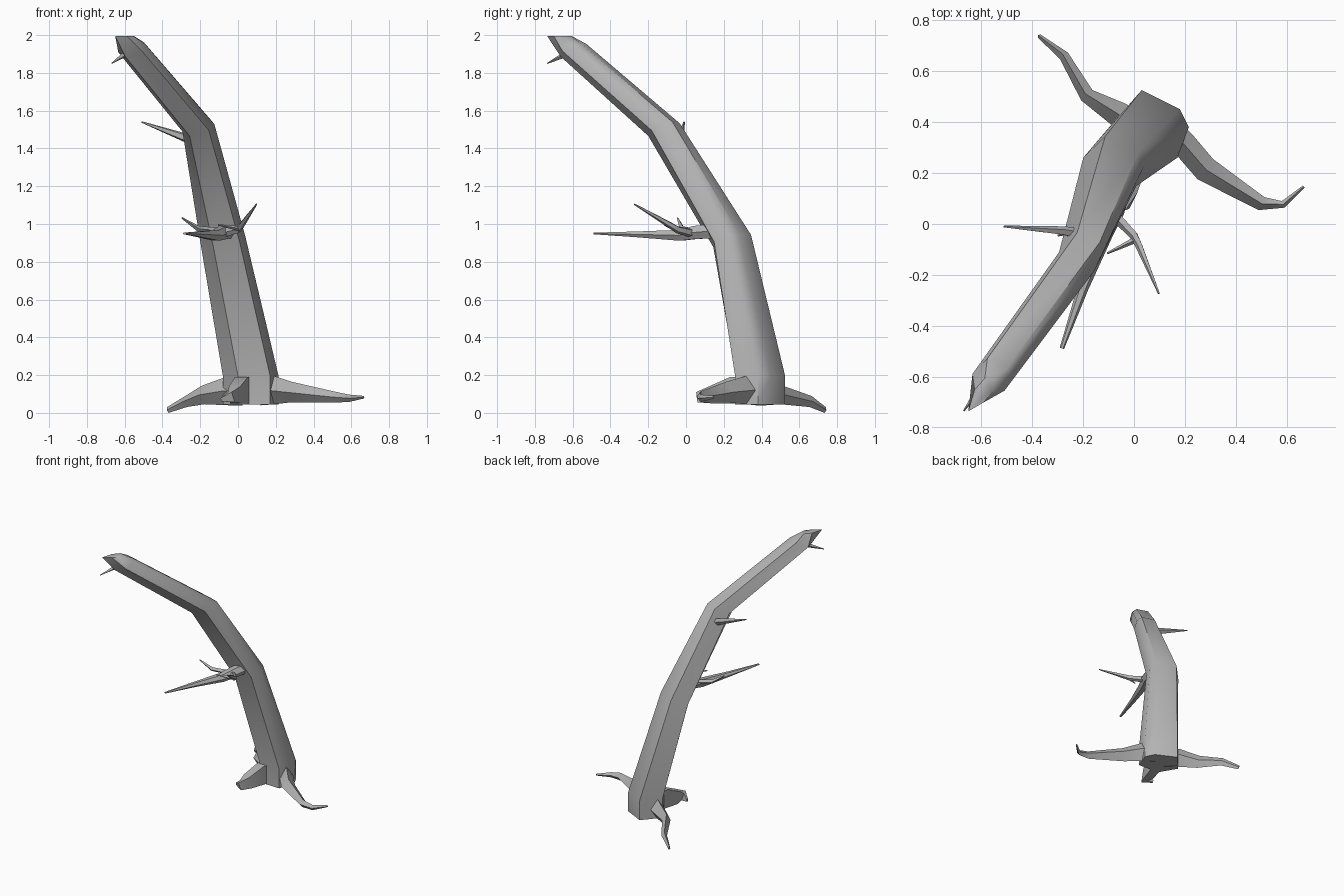
import bpy, bmesh
from math import sin, cos, radians, tau
from mathutils import Vector as V

if "Cube" in bpy.data.objects:
    bpy.data.objects.remove(bpy.data.objects["Cube"])

# Dull grey wood
wood = bpy.data.materials.new("grey_wood")
wood.diffuse_color = (0.45, 0.45, 0.45, 1)
wood.use_nodes = True
wood.node_tree.nodes["Principled BSDF"].inputs["Base Color"].default_value = wood.diffuse_color


def skin(name, rings):
    """Join matching rings of points into a closed, tapering solid."""
    bm = bmesh.new()
    loops = [[bm.verts.new(p) for p in r] for r in rings]
    n = len(loops[0])
    for a, b in zip(loops, loops[1:]):
        for i in range(n):
            j = (i + 1) % n
            bm.faces.new((a[i], a[j], b[j], b[i]))
    bm.faces.new(loops[0][::-1])
    bm.faces.new(loops[-1])
    bmesh.ops.recalc_face_normals(bm, faces=bm.faces)
    me = bpy.data.meshes.new(name)
    bm.to_mesh(me)
    bm.free()
    me.materials.append(wood)
    ob = bpy.data.objects.new(name, me)
    bpy.context.collection.objects.link(ob)
    bpy.context.view_layer.objects.active = ob
    ob.select_set(True)
    bpy.ops.object.shade_smooth_by_angle(angle=radians(45))
    ob.select_set(False)


def limb(name, path, sides=4, turn=0.0):
    """Tapered limb; path rows are x, y, z, half width, half height."""
    pts = [V(p[:3]) for p in path]
    rings = []
    for k, p in enumerate(path):
        t = (pts[min(k + 1, len(pts) - 1)] - pts[max(k - 1, 0)]).normalized()
        side = t.cross(V((0, 0, 1))).normalized()
        up = side.cross(t)
        rings.append([pts[k] + side * p[3] * cos(tau * i / sides + turn)
                      + up * p[4] * sin(tau * i / sides + turn) for i in range(sides)])
    skin(name, rings)


# Leaning six-sided trunk
ANGLES = [-14, 33, 63, 134, 204, 273]
SIDE = V((0.84, -0.54, 0))
BACK = V((0.54, 0.84, 0))


def trunk_ring(x, y, z, w, d, tilt):
    v = BACK * cos(radians(tilt)) + V((0, 0, sin(radians(tilt))))
    return [V((x, y, z)) + SIDE * w * cos(radians(a)) + v * d * sin(radians(a))
            for a in ANGLES]


base = [(.17, .26), (.215, .38), (.18, .45), (.03, .525), (-.08, .4), (-.0, .265)]
tip = [(-.59, -.7), (-.555, -.655), (-.55, -.61), (-.585, -.605), (-.625, -.65), (-.65, -.735)]
skin("trunk", [
    [(x, y, .05) for x, y in base],
    [(x, y, .2) for x, y in base],
    trunk_ring(-.08, .235, .92, .125, .11, 20),
    trunk_ring(-.21, -.12, 1.51, .083, .1, 23),
    trunk_ring(-.56, -.6, 1.93, .075, .083, 28),
    [(x, y, 2.0) for x, y in tip],
])

# Roots
limb("root_back_left", [
    (.02, .37, .125, .06, .08), (-.06, .43, .12, .05, .075), (-.185, .505, .1, .03, .05),
    (-.275, .66, .065, .02, .03), (-.372, .737, .02, .008, .016)])
limb("root_right", [
    (.12, .38, .125, .05, .08), (.19, .32, .125, .05, .075), (.28, .215, .115, .05, .055),
    (.5, .08, .09, .028, .03), (.585, .077, .082, .014, .02), (.666, .147, .088, .005, .007)])
limb("root_front", [
    (.035, .36, .125, .06, .1), (.02, .25, .125, .05, .1), (-.015, .14, .1, .045, .065),
    (-.035, .08, .088, .035, .04), (-.088, .11, .075, .008, .012)], 4, radians(45))

# Branches and twigs
limb("branch_left", [
    (-.2, -.04, 1.435, .024, .03), (-.28, -.027, 1.462, .018, .024),
    (-.51, -.01, 1.545, .004, .004)], 5)
limb("branch_front", [
    (-.05, .17, .97, .045, .045), (-.08, .05, .96, .042, .04), (-.115, -.03, .945, .036, .033),
    (-.2, -.25, .95, .022, .018), (-.283, -.488, .955, .009, .005)], 6)
limb("branch_front_right", [
    (-.08, .04, .955, .022, .025), (0, -.045, .975, .018, .02), (.02, -.085, 1.0, .015, .017),
    (.098, -.273, 1.11, .004, .004)], 5)
limb("twig_front", [(.01, -.06, .98, .013, .013), (-.105, -.115, 1.0, .004, .004)], 4)
limb("twig_left", [
    (-.08, .03, .965, .018, .018), (-.21, -.02, .98, .015, .015), (-.298, -.045, 1.038, .004, .004)], 4)
limb("twig_top", [(-.59, -.625, 1.91, .016, .018), (-.668, -.733, 1.856, .003, .003)], 4)

# Settle the lowest root tip exactly on the ground
low = min(v.co.z for o in bpy.data.objects for v in o.data.vertices)
for o in bpy.data.objects:
    o.location.z = -low
